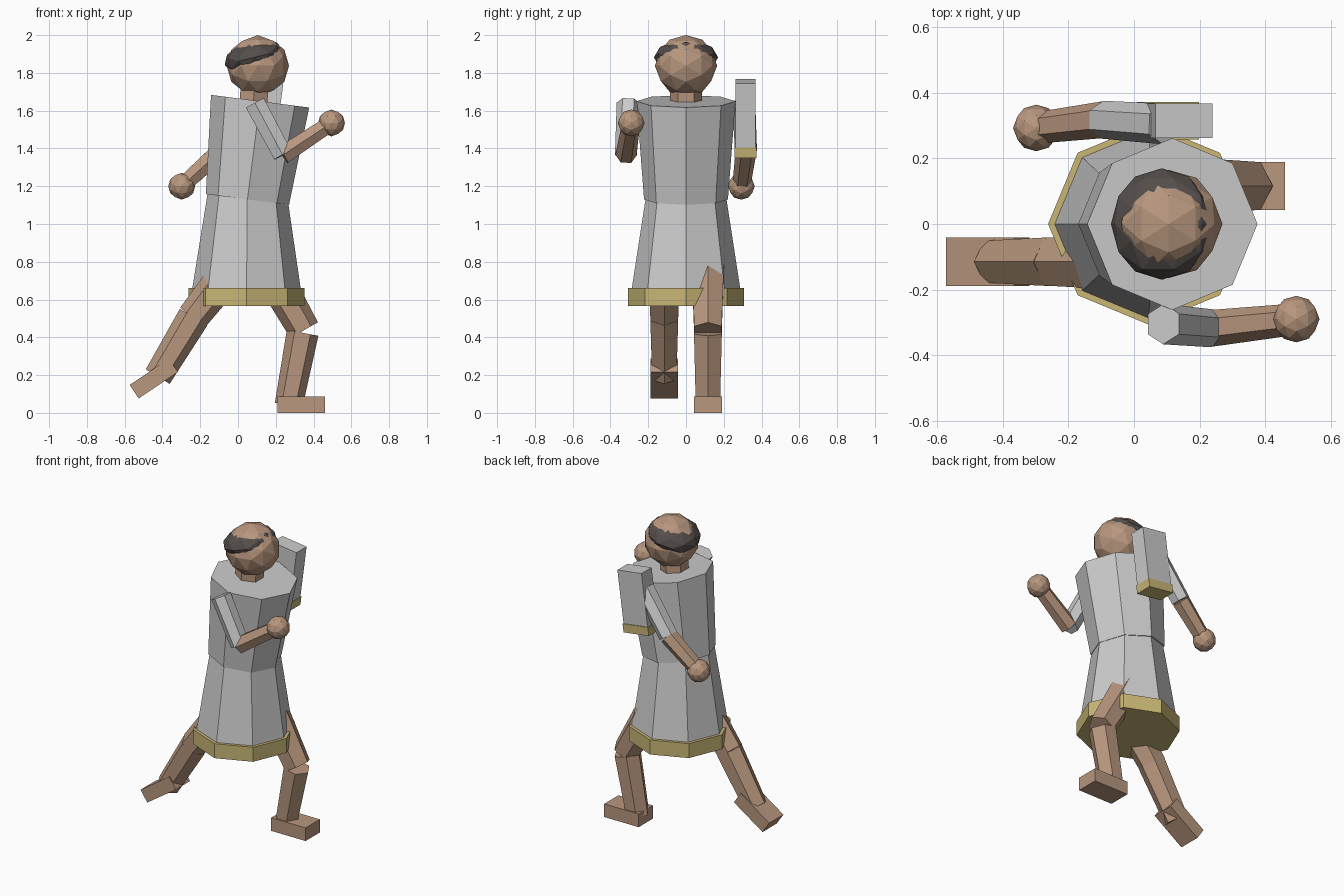
import bpy, bmesh, math
from mathutils import Vector, Matrix

if "Cube" in bpy.data.objects:
    bpy.data.objects.remove(bpy.data.objects["Cube"])


def material(name, color):
    m = bpy.data.materials.new(name)
    m.diffuse_color = (*color, 1)
    m.use_nodes = True
    m.node_tree.nodes["Principled BSDF"].inputs["Base Color"].default_value = m.diffuse_color
    return m


SKIN = material("skin", (0.48, 0.31, 0.21))
GOLD = material("gold_trim", (0.58, 0.47, 0.18))
HAIR = material("hair", (0.09, 0.075, 0.07))


def finish(name, bm, mat=None):
    bmesh.ops.recalc_face_normals(bm, faces=bm.faces)
    me = bpy.data.meshes.new(name)
    bm.to_mesh(me)
    bm.free()
    ob = bpy.data.objects.new(name, me)
    bpy.context.collection.objects.link(ob)
    if mat:
        me.materials.append(mat)
    return ob


def prism(name, p, q, r0, r1, sides, mat=None, phase=0.0):
    """Tapered prism from p to q; at phase 0 one corner lies in the xz plane."""
    p, q = Vector(p), Vector(q)
    d = (q - p).normalized()
    u = Vector((0, 1, 0)).cross(d).normalized()
    v = d.cross(u)
    bm = bmesh.new()
    rings = []
    for c, r in ((p, r0), (q, r1)):
        rings.append([bm.verts.new(c + r * (math.cos(a) * u + math.sin(a) * v))
                      for a in (phase + math.tau * i / sides for i in range(sides))])
    for ring in rings:
        bm.faces.new(ring)
    for i in range(sides):
        j = (i + 1) % sides
        bm.faces.new((rings[0][i], rings[0][j], rings[1][j], rings[1][i]))
    return finish(name, bm, mat)


def ball(name, c, scale, mat, tilt=0.0):
    """80-face ball with an edge midpoint at the top."""
    bm = bmesh.new()
    bmesh.ops.create_icosphere(bm, subdivisions=2, radius=1)
    bm.transform(Matrix.Translation(c) @ Matrix.Rotation(tilt, 4, 'Y')
                 @ Matrix.Diagonal((*scale, 1)) @ Matrix.Rotation(math.pi / 2, 4, 'Z')
                 @ Matrix.Rotation(-math.radians(31.717), 4, 'Y'))
    return finish(name, bm, mat)


def box(name, c, size, mat=None, tilt=0.0):
    bm = bmesh.new()
    bmesh.ops.create_cube(bm, size=1)
    bm.transform(Matrix.Translation(c) @ Matrix.Rotation(tilt, 4, 'Y')
                 @ Matrix.Diagonal((*size, 1)))
    return finish(name, bm, mat)


# Head, hair band and neck
ball("head", (0.105, 0, 1.838), (0.165, 0.165, 0.162), SKIN)
ball("hair", (0.085, 0, 1.882), (0.16, 0.17, 0.09), HAIR, math.radians(-14))
prism("neck", (0.08, 0, 1.62), (0.09, 0, 1.76), 0.085, 0.085, 6, SKIN, math.pi / 6)

# Tunic: leaning torso, flared skirt, gold hem
prism("torso", (0.05, 0, 1.13), (0.117, 0, 1.65), 0.222, 0.262, 8)
prism("skirt", (0.045, 0, 0.62), (0.049, 0, 1.16), 0.293, 0.21, 8)
prism("hem", (0.045, 0, 0.565), (0.045, 0, 0.66), 0.307, 0.307, 8, GOLD)

# Draped cloth on the far shoulder, leaning with the torso
LEAN = math.radians(7.5)
box("shoulder_cloth", (0.13, 0.315, 1.585), (0.176, 0.105, 0.345), None, LEAN)
box("shoulder_cloth_hem", (0.104, 0.315, 1.39), (0.184, 0.115, 0.055), GOLD, LEAN)

# Arms: sleeve, forearm and fist (shoulder, elbow, hand)
arms = {
    "right": ((0.09, -0.305, 1.64), (0.237, -0.318, 1.365), (0.495, -0.29, 1.535)),
    "left": ((0.09, 0.305, 1.64), (-0.095, 0.318, 1.385), (-0.298, 0.293, 1.2)),
}
for side, (s, e, h) in arms.items():
    prism(side + "_sleeve", s, e, 0.062, 0.058, 6, None, math.pi / 2)
    prism(side + "_forearm", e, h, 0.056, 0.048, 6, SKIN, math.pi / 2)
    ball(side + "_hand", h, (0.071,) * 3, SKIN)

# Legs: thigh, shin and foot (hip, knee, shin top, ankle, foot centre, foot tilt)
legs = {
    "left": (0.116, (0.15, 0.79), (0.35, 0.438), (0.342, 0.424), (0.268, 0.04),
             (0.335, 0.043), 0),
    "right": (-0.115, (0.0, 0.81), (-0.24, 0.505), (-0.235, 0.507), (-0.425, 0.192),
              (-0.446, 0.182), -34),
}
for side, (y, hip, knee, top, ankle, foot, tilt) in legs.items():
    at = lambda p: (p[0], y, p[1])
    prism(side + "_thigh", at(hip), at(knee), 0.099, 0.084, 6, SKIN)
    prism(side + "_shin", at(top), at(ankle), 0.085, 0.074, 6, SKIN)
    box(side + "_foot", at(foot), (0.25, 0.147, 0.086), SKIN, math.radians(tilt))
